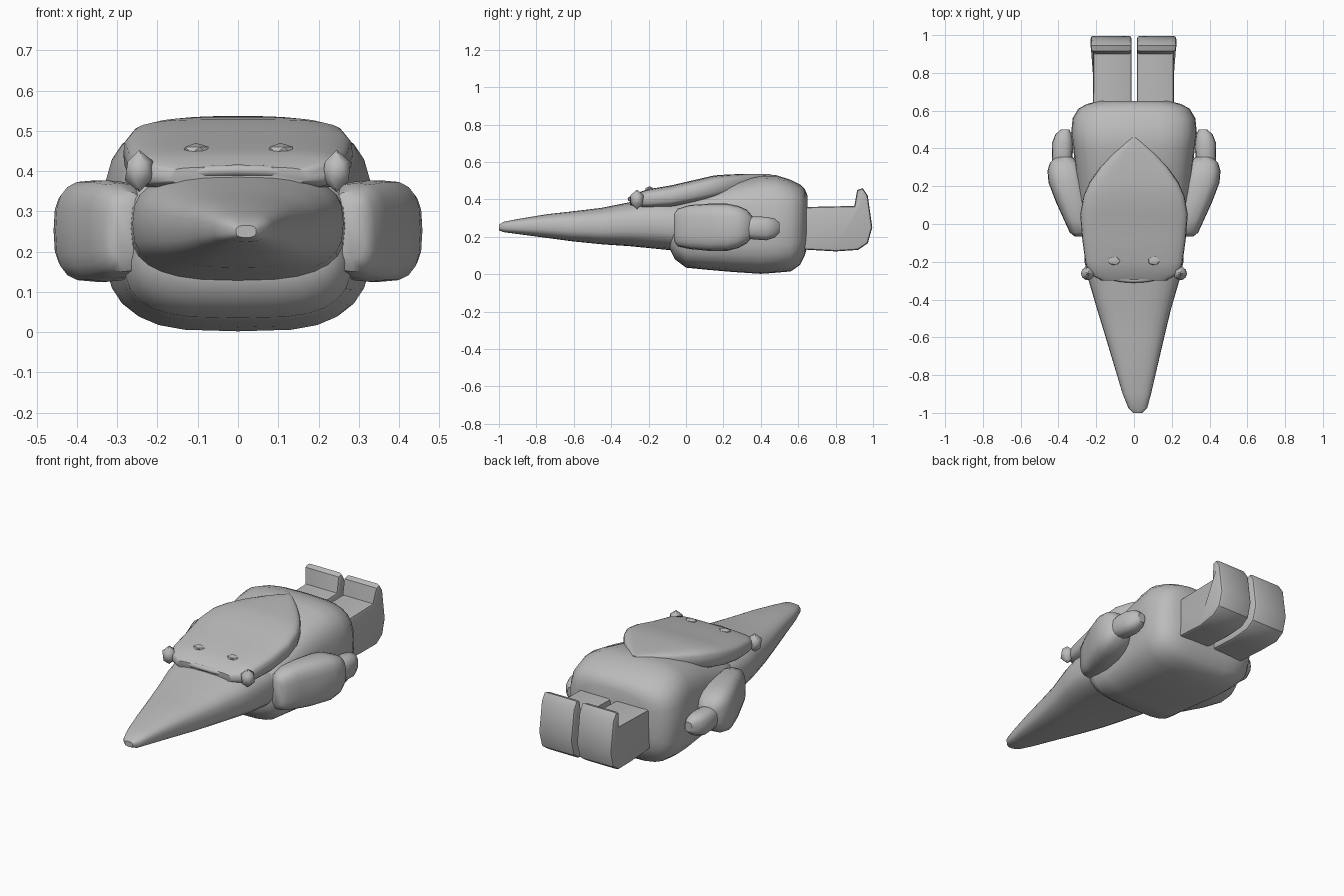
import bpy, bmesh, math
from mathutils import Vector

cube = bpy.data.objects.get("Cube")
if cube:
    bpy.data.objects.remove(cube)

stone = bpy.data.materials.new("plain grey")
stone.use_nodes = True
GREY = (0.5, 0.5, 0.5, 1)
stone.diffuse_color = GREY
stone.node_tree.nodes["Principled BSDF"].inputs["Base Color"].default_value = GREY


def finish(name, bm, angle=40):
    """Turn a bmesh into a smooth-shaded object."""
    bmesh.ops.recalc_face_normals(bm, faces=bm.faces)
    mesh = bpy.data.meshes.new(name)
    bm.to_mesh(mesh)
    bm.free()
    mesh.materials.append(stone)
    obj = bpy.data.objects.new(name, mesh)
    bpy.context.collection.objects.link(obj)
    bpy.ops.object.select_all(action='DESELECT')
    obj.select_set(True)
    bpy.context.view_layer.objects.active = obj
    bpy.ops.object.shade_smooth_by_angle(angle=math.radians(angle))
    return obj


def loft(name, sections, power=3, sides=28, angle=40):
    """Skin rounded-box rings; each section is y, centre x, half width, low z, high z."""
    bm = bmesh.new()
    rings = []
    for y, cx, w, low, high in sections:
        ring = []
        for i in range(sides):
            a = math.tau * i / sides
            c, s = math.cos(a), math.sin(a)
            x = cx + w * math.copysign(abs(c) ** (2 / power), c)
            z = (low + high) / 2 + (high - low) / 2 * math.copysign(abs(s) ** (2 / power), s)
            ring.append(bm.verts.new((x, y, z)))
        rings.append(ring)
    for a, b in zip(rings, rings[1:]):
        for i in range(sides):
            j = (i + 1) % sides
            bm.faces.new((a[i], a[j], b[j], b[i]))
    bm.faces.new(rings[0])
    bm.faces.new(rings[-1])
    return finish(name, bm, angle)


def blob(name, centre, radii, subdivisions=2):
    bm = bmesh.new()
    bmesh.ops.create_icosphere(bm, subdivisions=subdivisions, radius=1)
    for v in bm.verts:
        v.co = Vector(centre) + Vector(a * b for a, b in zip(v.co, radii))
    return finish(name, bm)


# Pointed hat running from the tip back into the head
loft("pointed_hat", [
    (-1.0, .02, .025, .235, .265), (-.975, .02, .05, .225, .28),
    (-.9, .015, .075, .215, .295), (-.75, .01, .115, .195, .32),
    (-.6, .005, .155, .175, .337), (-.45, 0, .196, .16, .355),
    (-.3, 0, .24, .15, .385), (-.2, 0, .262, .14, .4), (0, 0, .268, .12, .4)], power=2.8)

# Round torso lying on its back
loft("body", [
    (-.085, 0, .235, .13, .36), (-.06, 0, .268, .08, .39), (0, 0, .285, .035, .41),
    (.1, 0, .292, .025, .445), (.25, 0, .305, .012, .495), (.4, 0, .322, .002, .528),
    (.48, 0, .333, .008, .53), (.56, 0, .325, .015, .505), (.61, 0, .295, .05, .48),
    (.635, 0, .25, .1, .455), (.65, 0, .19, .15, .42)], power=3.4)

# Face and beard as one thick shield ending in a point
loft("face_and_beard", [
    (-.3, 0, .17, .365, .41), (-.26, 0, .242, .355, .435), (-.2, 0, .258, .35, .455),
    (-.08, 0, .274, .355, .475), (.05, 0, .285, .38, .505), (.15, 0, .267, .4, .528),
    (.22, 0, .235, .42, .533), (.3, 0, .178, .44, .536), (.38, 0, .103, .46, .537),
    (.43, 0, .045, .48, .537), (.457, 0, .01, .5, .534)], power=4)

# Hat brim fold above the face
brim = bpy.data.curves.new("hat_brim", 'CURVE')
brim.dimensions = '3D'
brim.bevel_depth = .014
brim.bevel_resolution = 2
spline = brim.splines.new('POLY')
spline.points.add(6)
for i, p in enumerate(spline.points):
    t = i / 3 - 1
    p.co = (.2 * t, -.298 + .04 * t * t, .402 - .015 * t * t, 1)
brim.materials.append(stone)
bpy.context.collection.objects.link(bpy.data.objects.new("hat_brim", brim))


def leg_with_shoe(name, inner, outer):
    """Extrude the side profile of a leg with an upturned shoe, then round its edges."""
    profile = [(.58, .135), (.8, .122), (.92, .13), (.972, .165), (.996, .25),
               (.972, .42), (.945, .46), (.915, .45), (.9, .365), (.58, .358)]
    bm = bmesh.new()
    face = bm.faces.new([bm.verts.new((inner, y, z)) for y, z in profile])
    new = bmesh.ops.extrude_face_region(bm, geom=[face])["geom"]
    for v in new:
        if isinstance(v, bmesh.types.BMVert):
            v.co.x = outer - (.012 if v.co.y < .9 else 0) * (1 if outer > 0 else -1)
    rims = [e for e in bm.edges if abs(e.verts[0].co.x - e.verts[1].co.x) < .05]
    bmesh.ops.bevel(bm, geom=rims, offset=.016, segments=2, affect='EDGES', profile=.5)
    return finish(name, bm, 35)


leg_with_shoe("left_leg", .015, .224)
leg_with_shoe("right_leg", -.012, -.23)

# Arms, hands, ears and eyes on both sides
for side, s in (("left", 1), ("right", -1)):
    loft(side + "_arm", [
        (-.065, s * .285, .03, .18, .32), (-.045, s * .285, .055, .15, .35),
        (.02, s * .295, .075, .135, .37), (.12, s * .325, .09, .125, .377),
        (.22, s * .355, .098, .125, .377), (.28, s * .365, .093, .14, .365),
        (.325, s * .37, .075, .165, .345), (.355, s * .37, .045, .2, .31)], power=3, sides=20)
    loft(side + "_hand", [
        (.3, s * .38, .05, .195, .3), (.36, s * .38, .055, .185, .31),
        (.43, s * .378, .056, .18, .308), (.475, s * .373, .043, .195, .298),
        (.5, s * .365, .022, .22, .275)], power=2.6, sides=14)
    blob(side + "_ear", (s * .245, -.262, .4), (.04, .04, .052), 1)
    blob(side + "_eye", (s * .105, -.195, .452), (.036, .026, .018), 1)
